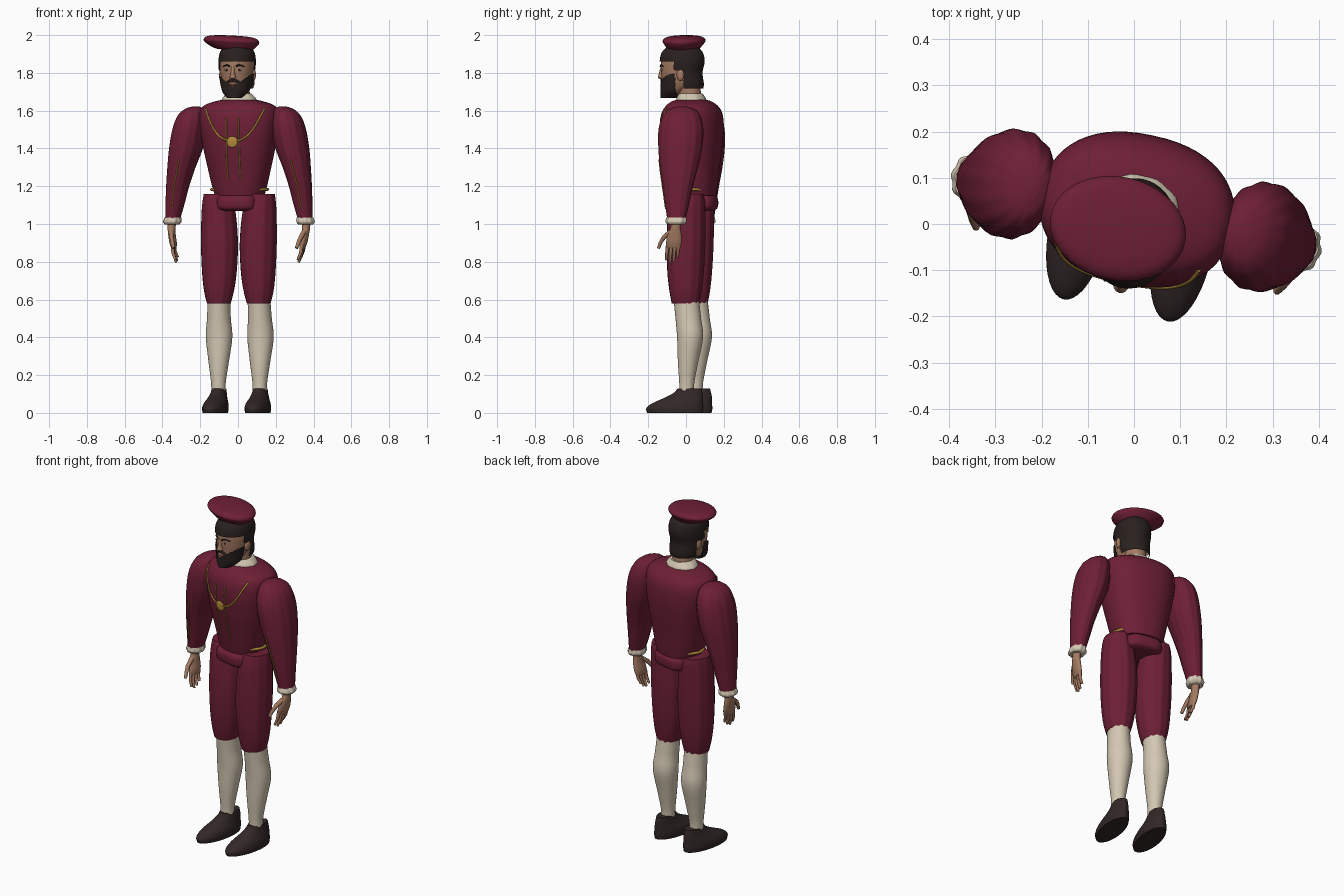
import bpy, bmesh, math
from mathutils import Vector, Matrix

if "Cube" in bpy.data.objects:
    bpy.data.objects.remove(bpy.data.objects["Cube"])

# The whole figure is turned slightly to its right
TURN = Matrix.Rotation(math.radians(-12), 4, 'Z')


def material(name, *rgb):
    m = bpy.data.materials.new(name)
    m.use_nodes = True
    m.diffuse_color = (*rgb, 1)
    m.node_tree.nodes["Principled BSDF"].inputs["Base Color"].default_value = (*rgb, 1)
    return m


WINE = material("wine cloth", .155, .014, .036)
GOLD = material("gold", .42, .25, .04)
CREAM = material("cream linen", .66, .58, .45)
SKIN = material("skin", .38, .2, .125)
HAIR = material("dark hair", .022, .015, .013)
SHOE = material("shoe leather", .032, .02, .02)
LIP = material("lips", .27, .1, .075)
EYE = material("eye white", .6, .55, .5)


def finish(bm, name, mat):
    bmesh.ops.recalc_face_normals(bm, faces=bm.faces)
    bm.transform(TURN)
    me = bpy.data.meshes.new(name)
    bm.to_mesh(me)
    bm.free()
    me.materials.append(mat)
    for p in me.polygons:
        p.use_smooth = True
    me.set_sharp_from_angle(angle=math.radians(50))
    ob = bpy.data.objects.new(name, me)
    bpy.context.collection.objects.link(ob)
    return ob


def smooth(keys, steps=5):
    """Catmull-Rom resampling of (z, cx, cy, rx, ry) sections."""
    k = [Vector(s) for s in keys]
    k = [k[0]] + k + [k[-1]]
    out = []
    for a, b, c, d in zip(k, k[1:], k[2:], k[3:]):
        for i in range(steps):
            t = i / steps
            out.append(b + (c - a) * (t / 2) + (a * 2 - b * 5 + c * 4 - d) * (t * t / 2)
                       + (b * 3 - a - c * 3 + d) * (t ** 3 / 2))
    return out + [k[-1]]


def loft(name, keys, mat, side=1, power=2, seg=40, lobes=0, ripple=0, tilt=0, keep=None, grow=0, steps=5):
    """Stack of superellipse rings; keep() trims it to an open shell."""
    bm = bmesh.new()
    rings = []
    for z, cx, cy, rx, ry in smooth(keys, steps):
        ring = []
        for i in range(seg):
            a = math.tau * i / seg
            c, s = math.cos(a), math.sin(a)
            f = 1 + ripple * math.cos(lobes * a)
            x = math.copysign(abs(c) ** (2 / power), c) * (rx + grow) * f
            y = math.copysign(abs(s) ** (2 / power), s) * (ry + grow) * f
            ring.append(bm.verts.new((side * (cx + x), cy + y, z + tilt * x)))
        rings.append(ring)
    for lo, hi in zip(rings, rings[1:]):
        for i in range(seg):
            j = (i + 1) % seg
            bm.faces.new((lo[i], lo[j], hi[j], hi[i]))
    bm.faces.new(rings[0])
    bm.faces.new(rings[-1])
    if keep:
        drop = [f for f in bm.faces if not keep(*f.calc_center_median())]
        bmesh.ops.delete(bm, geom=drop, context='FACES')
    return finish(bm, name, mat)


def front(keys, x, z, power=2):
    """Depth of the front of a loft at (x, z)."""
    rows = smooth(keys)
    a, b = next(((p, q) for p, q in zip(rows, rows[1:]) if p[0] <= z <= q[0]), rows[-2:])
    _, cx, cy, rx, ry = a.lerp(b, (z - a[0]) / (b[0] - a[0]))
    u = min(1, abs((x - cx) / rx))
    return cy - ry * (1 - u ** power) ** (1 / power)


def ball(name, mat, centre, size, side=1):
    bm = bmesh.new()
    bmesh.ops.create_uvsphere(bm, u_segments=20, v_segments=12, radius=1)
    place = Matrix.Translation((side * centre[0], centre[1], centre[2]))
    bm.transform(place @ Matrix.Diagonal((*size, 1)))
    return finish(bm, name, mat)


def tube(name, mat, pts, radius, taper=1, closed=False):
    """Round tube along points, made as a bevelled curve then meshed."""
    cu = bpy.data.curves.new(name, 'CURVE')
    cu.dimensions, cu.bevel_depth, cu.bevel_resolution, cu.use_fill_caps = '3D', radius, 2, True
    sp = cu.splines.new('POLY')
    sp.points.add(len(pts) - 1)
    sp.use_cyclic_u = closed
    for i, p in enumerate(pts):
        sp.points[i].co = (*p, 1)
        sp.points[i].radius = 1 + (taper - 1) * i / (len(pts) - 1)
    tmp = bpy.data.objects.new(name, cu)
    bpy.context.collection.objects.link(tmp)
    bpy.context.view_layer.update()
    me = bpy.data.meshes.new_from_object(tmp.evaluated_get(bpy.context.evaluated_depsgraph_get()))
    bm = bmesh.new()
    bm.from_mesh(me)
    bpy.data.objects.remove(tmp)
    bpy.data.meshes.remove(me)
    return finish(bm, name, mat)


# Doublet, hips and belt
DOUBLET = [(1.15, 0, .042, .13, .117), (1.2, 0, .04, .145, .125), (1.3, 0, .036, .168, .14),
           (1.4, 0, .033, .19, .155), (1.5, 0, .032, .207, .164), (1.58, 0, .032, .21, .157),
           (1.625, 0, .032, .19, .132), (1.65, 0, .03, .125, .1), (1.66, 0, .03, .07, .065)]
loft("doublet", DOUBLET, WINE, power=2.3, seg=56)
loft("hip_roll", [(1.07, 0, .035, .09, .1), (1.085, 0, .035, .112, .127),
                  (1.13, 0, .035, .112, .13), (1.15, 0, .035, .1, .115)], WINE, power=3.5)
tube("belt", GOLD, [(.15 * math.cos(a), .04 + .1 * math.sin(a), 1.183)
                    for a in (math.tau * i / 40 for i in range(40))], .008, closed=True)

# Chain, pendant and lacing on the chest
def on_chest(x, z):
    return (x, front(DOUBLET, x, z, 2.3) - .001, z)

tube("neck_chain", GOLD, [on_chest(x, 1.44 + .17 * abs(x / .158) ** 2.5)
                          for x in (.158 * i / 20 for i in range(-20, 21))], .005)
ball("pendant", GOLD, on_chest(-.004, 1.435), (.03, .007, .03))
for x in (-.036, .032):
    tube("chest_lace", GOLD, [on_chest(x, 1.24 + .02 * i) for i in range(17)], .0035)

# Collar and neck
loft("collar", [(1.645, 0, .03, .095, .08), (1.665, 0, .028, .09, .076), (1.69, 0, .026, .066, .062)], CREAM,
     lobes=10, ripple=.015)
loft("neck", [(1.65, 0, .025, .06, .06), (1.78, 0, .01, .055, .06)], SKIN)

# Head with trimmed shells for hair and beard
HEAD = [(1.68, 0, -.085, .03, .032), (1.70, 0, -.065, .058, .06), (1.75, 0, -.035, .076, .091),
        (1.80, 0, -.026, .086, .106), (1.86, 0, -.021, .09, .112), (1.91, 0, -.02, .082, .1),
        (1.95, 0, -.02, .05, .06)]
SCALP = [(1.70, 0, .02, .06, .06)] + [(1.74, 0, -.01, .08, .097)] + HEAD[3:]
loft("head", HEAD, SKIN, seg=48)
loft("hair", SCALP, HAIR, seg=96, steps=10, grow=.008, keep=lambda x, y, z:
     z > 1.862 or (y > -.045 and z > 1.815) or (y > .006 and z > 1.715))
loft("beard", [(1.668, 0, -.09, .028, .035)] + HEAD[1:4], HAIR, seg=96, steps=12, grow=.011, keep=lambda x, y, z:
     y < -.04 and z < 1.725 + .75 * abs(x))

def on_face(x, z, lift=.002):
    return (x, front(HEAD, x, z) - lift, z)

tube("moustache", HAIR, [on_face(.042 * i / 8, 1.762 - .022 * abs(i / 8) ** 2, .004) for i in range(-8, 9)], .007)
ball("mouth", LIP, on_face(0, 1.742, 0), (.022, .008, .008))
loft("nose", [(1.768, 0, -.13, .008, .01), (1.775, 0, -.132, .018, .02), (1.79, 0, -.13, .013, .019),
              (1.835, 0, -.126, .008, .01)], SKIN, seg=16)
for s in (-1, 1):
    ball("eye", EYE, on_face(s * .035, 1.816, -.002), (.014, .005, .006))
    ball("iris", HAIR, on_face(s * .035, 1.816, .002), (.006, .003, .006))
    tube("eyebrow", HAIR, [on_face(s * (.017 + .008 * i), 1.835 + .007 * math.sin(i * .7)) for i in range(6)], .005, .6)
    ball("ear", SKIN, (.087, -.012, 1.79), (.012, .02, .032), s)

# Flat cap, tipped to one side
loft("cap", [(1.922, -.015, -.018, .09, .078), (1.932, -.022, -.018, .112, .088), (1.955, -.03, -.017, .142, .105),
             (1.972, -.032, -.017, .148, .112), (1.988, -.032, -.017, .13, .096), (1.996, -.032, -.017, .08, .06),
             (1.998, -.032, -.017, .02, .015)], WINE, tilt=-.05)

SLEEVE = [(1.02, .36, .025, .038, .048), (1.1, .347, .025, .049, .062), (1.2, .332, .026, .06, .08),
          (1.3, .312, .028, .073, .1), (1.4, .288, .03, .088, .115), (1.5, .27, .03, .088, .118),
          (1.57, .257, .03, .075, .1), (1.608, .243, .03, .05, .068), (1.622, .235, .03, .018, .025)]
BREECHES = [(.58, .108, .02, .063, .073), (.65, .107, .02, .08, .086), (.75, .105, .02, .092, .097),
            (.9, .105, .022, .098, .103), (1.05, .11, .026, .091, .1), (1.12, .117, .03, .079, .094),
            (1.16, .122, .032, .068, .085)]
STOCKING = [(.09, .112, .028, .038, .038), (.16, .112, .028, .039, .04), (.27, .112, .035, .054, .054),
            (.4, .112, .046, .07, .069), (.5, .111, .036, .063, .068), (.6, .108, .025, .06, .068)]
SHOES = [(0, .115, -.036, .061, .15), (.025, .115, -.036, .064, .154), (.05, .114, -.022, .06, .138),
         (.08, .113, .012, .048, .104), (.105, .112, .034, .041, .078), (.128, .112, .042, .037, .064)]

for s, label in ((1, "left_"), (-1, "right_")):
    # Arm
    loft(label + "sleeve", SLEEVE, WINE, s, seg=56, lobes=14, ripple=.018)
    tube(label + "sleeve_braid", GOLD, [(s * cx, cy - ry * 1.018 - .001, z) for z, cx, cy, rx, ry in smooth(SLEEVE)
                                        if 1.08 < z < 1.34], .0035)
    loft(label + "cuff", [(.998, .362, .024, .038, .045), (1.012, .361, .024, .047, .055),
                          (1.035, .358, .025, .042, .051)], CREAM, s, lobes=9, ripple=.05)
    # Hand
    loft(label + "palm", [(.872, .348, .006, .012, .036), (.9, .353, .009, .018, .042), (.94, .36, .014, .019, .038),
                          (.98, .364, .021, .021, .027), (1.02, .362, .024, .024, .028)], SKIN, s, seg=24)
    for i in range(4):
        y, reach = -.024 + .02 * i, (.075, .088, .08, .06)[i]
        tube(label + "finger", SKIN, [(s * .35, y, .89), (s * .346, y - .006, .885 - reach * .5),
                                      (s * .331, y - .012, .885 - reach)], .0105, .65)
    tube(label + "thumb", SKIN, [(s * .36, -.005, .96), (s * .35, -.045, .93), (s * .34, -.066, .9),
                                 (s * .333, -.078, .872)], .014, .6)
    # Leg
    loft(label + "breeches_leg", BREECHES, WINE, s, seg=60, lobes=12, ripple=.016)
    loft(label + "stocking", STOCKING, CREAM, s)
    loft(label + "shoe", SHOES, SHOE, s)
